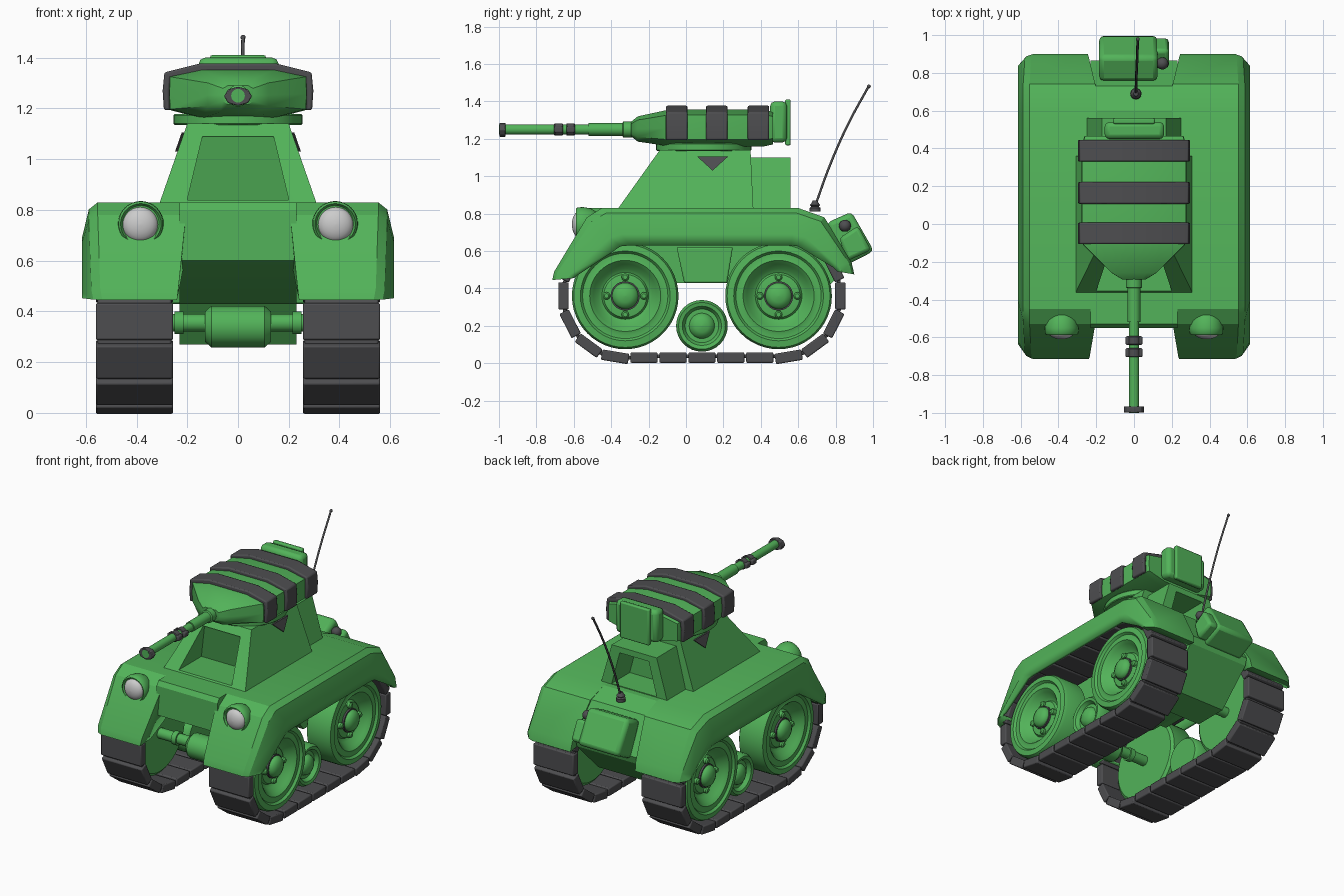
import bpy, bmesh
from math import sin, cos, pi, radians
from mathutils import Vector, Matrix

if "Cube" in bpy.data.objects:
    bpy.data.objects.remove(bpy.data.objects["Cube"])


def material(name, rgb):
    m = bpy.data.materials.new(name)
    m.diffuse_color = (*rgb, 1)
    m.use_nodes = True
    m.node_tree.nodes["Principled BSDF"].inputs["Base Color"].default_value = m.diffuse_color
    return m


GREEN = material("green_paint", (0.085, 0.45, 0.1))
DARK = material("dark_rubber", (0.075, 0.075, 0.08))


def finish(name, bm, mat, mirror=False, bevel=0, angle=32):
    bmesh.ops.remove_doubles(bm, verts=bm.verts, dist=1e-5)
    bmesh.ops.recalc_face_normals(bm, faces=bm.faces)
    me = bpy.data.meshes.new(name)
    bm.to_mesh(me)
    bm.free()
    me.shade_smooth()
    me.set_sharp_from_angle(angle=radians(angle))
    if mat:
        me.materials.append(mat)
    ob = bpy.data.objects.new(name, me)
    bpy.context.collection.objects.link(ob)
    if bevel:
        b = ob.modifiers.new("bevel", 'BEVEL')
        b.width, b.segments, b.limit_method = bevel, 2, 'ANGLE'
    if mirror:
        ob.modifiers.new("mirror", 'MIRROR')
    return ob


def loft_into(bm, rings, closed=True, caps=True):
    vs = [[bm.verts.new(p) for p in ring] for ring in rings]
    n = len(vs[0])
    for a, b in zip(vs, vs[1:]):
        for i in range(n if closed else n - 1):
            j = (i + 1) % n
            bm.faces.new((a[i], a[j], b[j], b[i]))
    if caps:
        bm.faces.new(vs[0])
        bm.faces.new(vs[-1])


def loft(name, rings, mat, closed=True, **kw):
    bm = bmesh.new()
    loft_into(bm, rings, closed)
    return finish(name, bm, mat, **kw)


def prism(name, pts, x0, x1, mat, **kw):
    return loft(name, [[(x, y, z) for y, z in pts] for x in (x0, x1)], mat, **kw)


def box(name, lo, hi, mat, **kw):
    return prism(name, [(lo[1], lo[2]), (hi[1], lo[2]), (hi[1], hi[2]), (lo[1], hi[2])],
                 lo[0], hi[0], mat, **kw)


def lathe(name, prof, loc, axis, mat, n=32, **kw):
    """Revolve (radius, height) points about an axis through loc."""
    place = {'x': lambda a, b, h: (h, a, b), 'y': lambda a, b, h: (a, h, b),
             'z': lambda a, b, h: (a, b, h)}[axis]
    rings = [[Vector(loc) + Vector(place(r * cos(2 * pi * k / n), r * sin(2 * pi * k / n), h))
              for k in range(n)] for r, h in [(max(r, 2e-4), h) for r, h in prof]]
    return loft(name, rings, mat, **kw)


def ball(name, r, loc, mat, **kw):
    return lathe(name, [(r * sin(pi * i / 10), -r * cos(pi * i / 10)) for i in range(11)],
                 loc, 'z', mat, n=20, **kw)


# Fenders: shell swept along matching top-edge and arch-edge stations (inner x, shoulder x, top, arch)
stations = [(.24, .57, (-.715, .445), (-.60, .455)), (.235, .578, (-.705, .49), (-.58, .47)),
            (.205, .588, (-.53, .78), (-.35, .625)), (.20, .588, (-.45, .83), (-.30, .63)),
            (.20, .588, (.60, .83), (.56, .63)), (.205, .588, (.74, .78), (.60, .625)),
            (.24, .578, (.885, .54), (.79, .51)), (.245, .57, (.90, .475), (.81, .49))]
rings = []
for xin, xs, t, b in stations:
    t, b = Vector(t), Vector(b)
    section = [(xin, b), (xin, t), (xs - .035, t), (xs, t.lerp(b, .14)), (.615, t.lerp(b, .7)), (.612, b)]
    rings.append([(x, *p) for x, p in section])
fender = loft("fenders", rings, GREEN, closed=False, mirror=True, angle=25)
solid = fender.modifiers.new("shell", 'SOLIDIFY')
solid.thickness, solid.offset = .018, -1

# Central hull and lower rear housing
prism("hull", [(-.53, .83), (-.55, .80), (-.55, .60), (-.08, .43), (.25, .43), (.38, .27), (.62, .27),
               (.85, .50), (.865, .55), (.73, .78), (.60, .83)], -.23, .23, GREEN, angle=20)
prism("side_bracket", [(-.05, .62), (-.01, .43), (.22, .43), (.25, .62)], .22, .28, GREEN,
      mirror=True, bevel=.008)

# Tracks: links spaced along a stadium path around both big wheels
YA, YB, ZC, R, LINKS = -.325, .495, .36, .33, 24
straight, arc = YB - YA, pi * R
pitch = 2 * (straight + arc) / LINKS
bm = bmesh.new()
for k in range(LINKS):
    s = (k * pitch + straight / 2) % (2 * (straight + arc))
    half, s = divmod(s, straight + arc)
    if s < straight:
        y, z, a = YA + s, ZC - R, 0
    else:
        a = (s - straight) / R
        y, z = YB + R * sin(a), ZC - R * cos(a)
    if half:
        y, z, a = YA + YB - y, 2 * ZC - z, a + pi
    spin = Matrix.Translation((.408, y, z)) @ Matrix.Rotation(a, 4, 'X')
    bmesh.ops.create_cube(bm, size=1, matrix=spin @ Matrix.Diagonal((.305, pitch * .94, .056, 1)))
    bmesh.ops.create_cube(bm, size=1, matrix=spin @ Matrix.Translation((0, pitch / 2, .008))
                          @ Matrix.Diagonal((.29, .03, .02, 1)))
finish("tracks", bm, DARK, mirror=True, bevel=.007)

# Road wheels with hubs and bolts
rim = [(0, .36), (.265, .36), (.285, .375), (.285, .525), (.275, .545), (.24, .55), (.228, .535), (.205, .535),
       (.19, .54), (.17, .52), (.145, .485), (.125, .475), (.115, .49), (.08, .495), (0, .495)]
for tag, y in (("front", YA), ("rear", YB)):
    lathe(tag + "_wheel", rim, (0, y, ZC), 'x', GREEN, n=48, mirror=True)
    lathe(tag + "_hub_ring", [(.078, .49), (.078, .508), (.06, .51), (.06, .49)], (0, y, ZC), 'x', DARK, mirror=True)
    lathe(tag + "_hub", [(.07, .49), (.07, .515), (.06, .533), (.035, .546), (0, .55)], (0, y, ZC), 'x', GREEN,
          mirror=True, angle=50)
    for k in range(4):
        c, s = cos(k * pi / 2), sin(k * pi / 2)
        lathe(tag + "_wheel_bolt", [(.02, .485), (.02, .508), (.012, .516), (0, .516)],
              (0, y + .1 * c, ZC + .1 * s), 'x', GREEN, n=12, mirror=True)
    lathe(tag + "_axle", [(.035, -.37), (.035, -.25), (.045, -.25), (.045, -.215), (.03, -.215), (.03, .215),
                          (.045, .215), (.045, .25), (.035, .25), (.035, .37)], (0, y, .355), 'x', GREEN, n=20)
# Gearbox on the front axle, small idler wheels
lathe("gearbox", [(.06, -.13), (.082, -.105), (.082, .105), (.06, .13)], (0, YA, .34), 'x', GREEN, n=12)
lathe("gearbox_sleeve", [(.035, -.25), (.035, .25)], (0, YA, .355), 'x', GREEN, n=20)
lathe("idler_wheel", [(0, .34), (.125, .34), (.138, .355), (.138, .465), (.125, .485), (.105, .48), (.09, .455),
                      (.068, .455), (.06, .475), (.035, .49), (0, .495)], (0, .085, .2), 'x', GREEN,
      mirror=True, angle=45)


def recess(bm, sign, low, high, y_low, y_high):
    """Cut a trapezoid pocket into the front (-1) or back (+1) face; low and high are its (x, y, z) corners."""
    bmesh.ops.recalc_face_normals(bm, faces=bm.faces)
    face = max(bm.faces, key=lambda f: f.normal.y * sign)
    mid = face.calc_center_median().z
    bmesh.ops.inset_region(bm, faces=[face], thickness=.03)
    for v in face.verts:
        x, y, z = low if v.co.z < mid else high
        v.co = (x if v.co.x > 0 else -x, y, z)
    floor = bmesh.ops.extrude_discrete_faces(bm, faces=[face])["faces"][0]
    for v in floor.verts:
        v.co.y = y_low if v.co.z < mid else y_high


# Superstructure: tapered block with a front pocket, plus open rear bay
bm = bmesh.new()
loft_into(bm, [[(-.31, -.365, .825), (.31, -.365, .825), (.31, .36, .825), (-.31, .36, .825)],
               [(-.2, -.14, 1.14), (.2, -.14, 1.14), (.2, .345, 1.14), (-.2, .345, 1.14)]])
recess(bm, -1, (.2, -.354, .84), (.14, -.176, 1.09), -.11, -.16)
finish("superstructure", bm, GREEN)
bm = bmesh.new()
loft_into(bm, [[(-.25, y, .825), (.25, y, .825), (.17, y, 1.10), (-.17, y, 1.10)] for y in (.33, .56)])
recess(bm, 1, (.17, .56, .835), (.11, .56, 1.06), .365, .365)
finish("rear_bay", bm, GREEN)
loft("side_marker", [[(x + .222, .06, 1.105), (x + .222, .225, 1.105), (x + .248, .142, 1.03)] for x in (-.03, .0)],
     DARK, mirror=True)

# Turret ring and head
lathe("turret_ring", [(.25, 1.135), (.255, 1.14), (.255, 1.172), (.25, 1.178)], (0, .095, 0), 'z', GREEN, n=40)
head = [(-.295, .04, .06, 1.215, 1.29), (-.258, .07, .12, 1.185, 1.32), (-.11, .14, .27, 1.163, 1.352),
        (-.04, .14, .277, 1.16, 1.356), (.42, .14, .277, 1.16, 1.356), (.465, .13, .262, 1.17, 1.345)]
rings = []
for y, xi, xo, zb, zt in head:
    d = (zt - zb) * .18
    half = [(xi, zb), (xo * .99, zb + d), (xo, (zb + zt) / 2), (xo * .99, zt - d * .8), (xi, zt)]
    rings.append([(x, y, z) for x, z in half] + [(-x, y, z) for x, z in reversed(half)])
loft("turret_head", rings, GREEN, angle=35)

# Three dark straps over the head
outer = [(.292, 1.193), (.297, 1.27), (.29, 1.342), (.15, 1.377)]
inner = [(.12, 1.345), (.265, 1.32), (.27, 1.27), (.268, 1.193)]
arch = (outer + [(-x, z) for x, z in reversed(outer)]
        + [(-x, z) for x, z in reversed(inner)] + inner)
for y in (-.107, .107, .33):
    loft("turret_strap", [[(x, yy, z) for x, z in arch] for yy in (y, y + .115)], DARK, bevel=.008)

# Stowage box behind the turret
box("turret_bin", (-.155, .45, 1.18), (.16, .54, 1.40), GREEN, bevel=.025)
box("turret_bin_panel", (-.11, .53, 1.165), (.11, .56, 1.41), GREEN, bevel=.008)

# Gun
lathe("gun_barrel", [(.027, -1), (.027, -.52), (.034, -.52), (.034, -.34), (.043, -.335), (.043, -.25)],
      (0, 0, 1.25), 'y', GREEN, n=20)
for a, b in ((-.705, -.657), (-.64, -.594)):
    lathe("barrel_band", [(.028, a), (.033, a + .004), (.033, b - .004), (.028, b)], (0, 0, 1.25), 'y', DARK, n=20)
    box("barrel_band_lug", (-.045, a, 1.232), (.045, b, 1.268), DARK, bevel=.008)
loft("muzzle", [[(.055 * cos(k * pi / 4), y, 1.248 + .038 * sin(k * pi / 4)) for k in range(8)]
                for y in (-.998, -.965)], DARK, bevel=.004)

# Headlights
lathe("headlight_housing", [(.072, -.575), (.08, -.588), (.088, -.58), (.09, -.55), (.083, -.51), (.06, -.47),
                            (.03, -.45), (0, -.445)], (.383, 0, .745), 'y', GREEN, mirror=True, angle=50)
lathe("headlight_lens", [(.07 * sin(i * pi / 12), -.57 - .04 * cos(i * pi / 12)) for i in range(7)],
      (.385, 0, .742), 'y', None, mirror=True, angle=60)

# Antenna
lathe("antenna_base", [(.03, .81), (.03, .83), (.02, .838), (.028, .845), (.02, .855), (.012, .87)],
      (.01, .69, 0), 'z', DARK, n=16)
path = [(.01, .69, .84), (.012, .77, 1.06), (.016, .865, 1.275), (.02, .976, 1.48)]
curve = bpy.data.curves.new("antenna", 'CURVE')
curve.dimensions, curve.bevel_depth, curve.bevel_resolution = '3D', .007, 1
curve.resolution_u = 6
sp = curve.splines.new('BEZIER')
sp.bezier_points.add(len(path) - 1)
for p, co in zip(sp.bezier_points, path):
    p.co, p.handle_left_type, p.handle_right_type = co, 'AUTO', 'AUTO'
curve.materials.append(DARK)
bpy.context.collection.objects.link(bpy.data.objects.new("antenna", curve))
ball("antenna_tip", .01, (.02, .978, 1.48), DARK)

# Rear tank on the sloped back, with cap
prism("rear_tank", [(.75, .75), (.885, .81), (1.005, .60), (.85, .52)], -.185, .125, GREEN, bevel=.025)
prism("rear_tank_side", [(.82, .67), (.92, .735), (.99, .605), (.86, .545)], .10, .185, GREEN, bevel=.02)
ball("rear_cap", .032, (.15, .85, .735), DARK)
